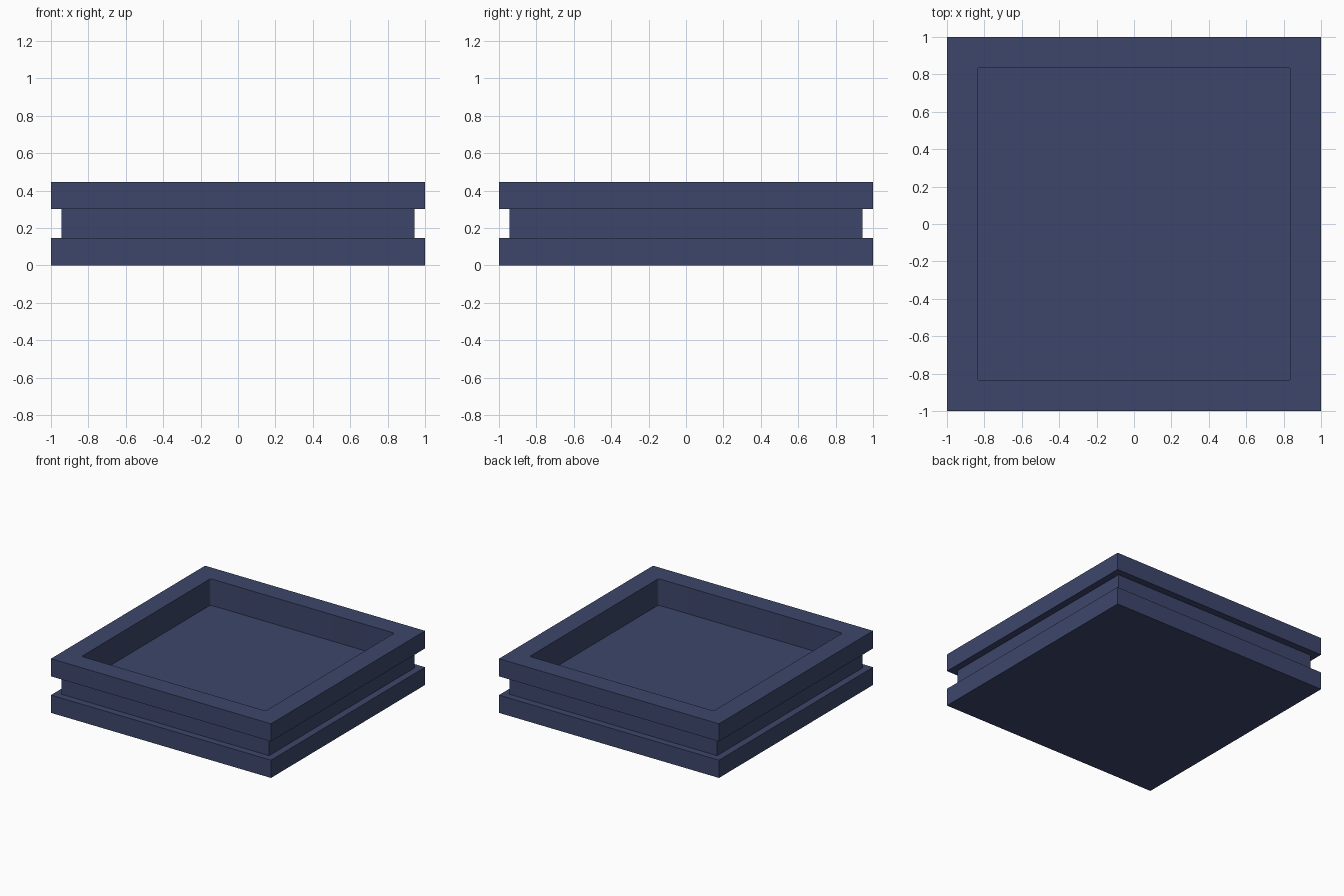
import bpy, bmesh

if "Cube" in bpy.data.objects:
    bpy.data.objects.remove(bpy.data.objects["Cube"])

# Section from underside, up the grooved outside, over the rim, down into the pocket: (half width, z)
PROFILE = [
    (1.0, 0.0), (1.0, 0.146), (0.943, 0.146), (0.943, 0.30),
    (1.0, 0.30), (1.0, 0.445), (0.836, 0.445), (0.836, 0.228),
]
CORNERS = [(-1, -1), (1, -1), (1, 1), (-1, 1)]

bm = bmesh.new()
rings = [[bm.verts.new((sx * h, sy * h, z)) for sx, sy in CORNERS] for h, z in PROFILE]

# Walls between neighbouring square rings
for a, b in zip(rings, rings[1:]):
    for i in range(4):
        j = (i + 1) % 4
        bm.faces.new((a[i], a[j], b[j], b[i]))

# Underside and pocket floor
bm.faces.new(rings[0][::-1])
bm.faces.new(rings[-1])

# Small rounding on the upright pocket corners
upright = [bm.edges.get((rings[-2][i], rings[-1][i])) for i in range(4)]
bmesh.ops.bevel(bm, geom=upright, offset=0.014, segments=4, profile=0.5, affect='EDGES')
bmesh.ops.recalc_face_normals(bm, faces=bm.faces[:])

mesh = bpy.data.meshes.new("grooved_tray")
bm.to_mesh(mesh)
bm.free()
tray = bpy.data.objects.new("grooved_tray", mesh)
bpy.context.collection.objects.link(tray)

# Navy finish
navy = bpy.data.materials.new("navy")
navy.diffuse_color = (0.047, 0.062, 0.147, 1)
navy.use_nodes = True
navy.node_tree.nodes["Principled BSDF"].inputs["Base Color"].default_value = navy.diffuse_color
mesh.materials.append(navy)

# Soft pocket corners, crisp edges elsewhere
bpy.context.view_layer.objects.active = tray
tray.select_set(True)
bpy.ops.object.shade_smooth_by_angle(angle=0.6)
